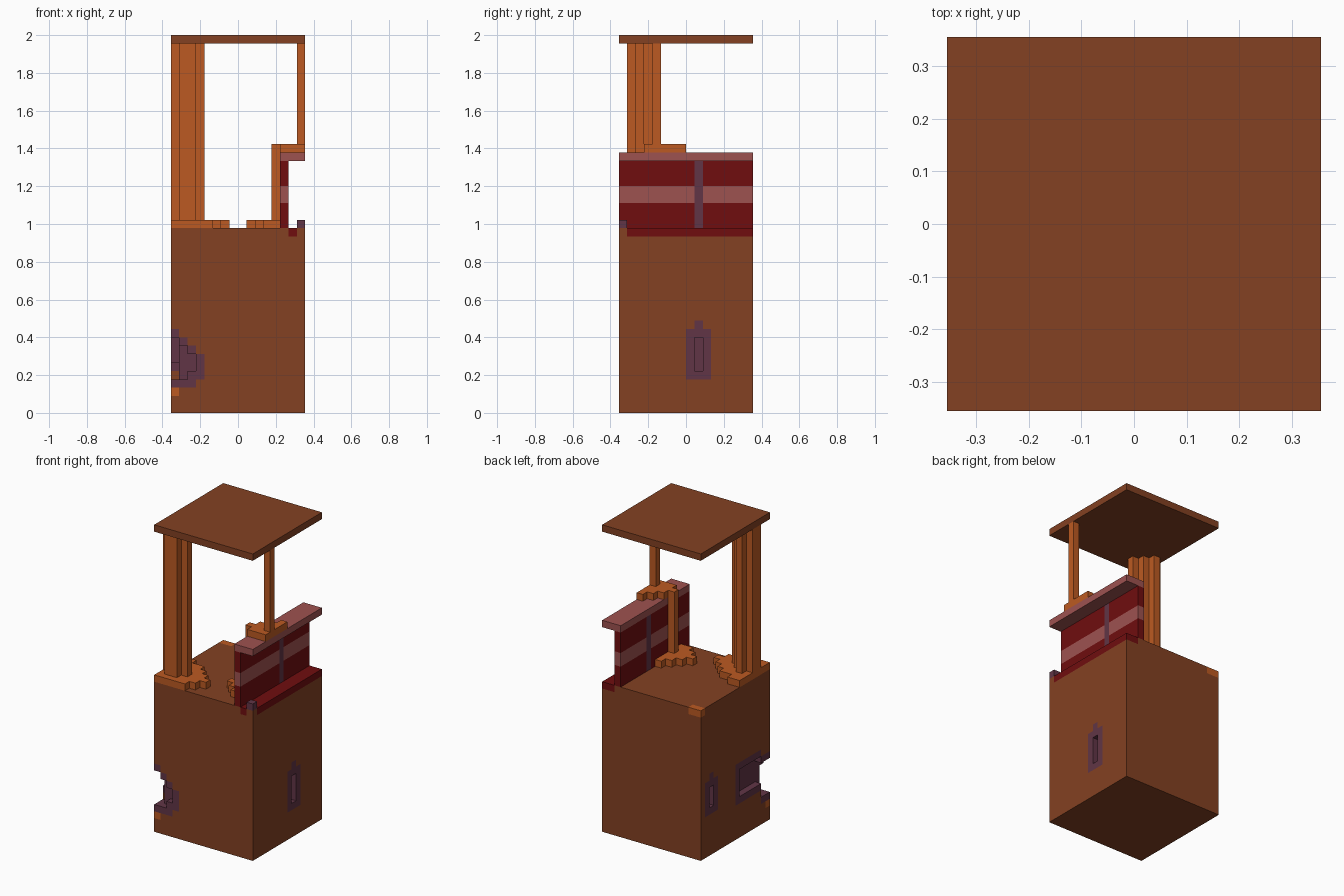
import bpy, bmesh
from math import radians

if "Cube" in bpy.data.objects:
    bpy.data.objects.remove(bpy.data.objects["Cube"])

UNIT = 2 / 45   # edge of one block


def material(name, rgb):
    m = bpy.data.materials.new(name)
    m.use_nodes = True
    lin = [((c / 255 + 0.055) / 1.055) ** 2.4 for c in rgb] + [1]
    m.diffuse_color = lin
    m.node_tree.nodes["Principled BSDF"].inputs["Base Color"].default_value = lin
    return m


MATS = {
    "brown": material("brown", (131, 65, 34)),
    "orange": material("orange", (188, 90, 34)),
    "red": material("dark red", (112, 13, 15)),
    "pink": material("dusty pink", (158, 82, 80)),
    "purple": material("purple", (97, 53, 70)),
}
SIDES = [(1, 0, 0), (-1, 0, 0), (0, 1, 0), (0, -1, 0), (0, 0, 1), (0, 0, -1)]


def block(x, y, z):
    """Cells of a block given by (start, stop) ranges."""
    return {(i, j, k) for i in range(*x) for j in range(*y) for k in range(*z)}


def rows(spans, y0, z):
    """One layer of cells from (start, stop) x spans, row by row along y."""
    return {(i, y0 + n, z) for n, s in enumerate(spans) for i in range(*s)}


def build(name, cells, colour):
    """Skin a set of cells; colour is a name or a rule giving a name per cell."""
    rule = colour if callable(colour) else lambda c: colour
    used = sorted({rule(c) for c in cells})
    bm = bmesh.new()
    corners = {}

    def corner(p):
        if p not in corners:
            corners[p] = bm.verts.new(((p[0] - 8) * UNIT, (p[1] - 8) * UNIT, p[2] * UNIT))
        return corners[p]

    for c in sorted(cells):
        for d in SIDES:
            if tuple(a + b for a, b in zip(c, d)) in cells:
                continue
            axis = [abs(v) for v in d].index(1)
            u, v = (axis + 1) % 3, (axis + 2) % 3
            loop = []
            for du, dv in ((0, 0), (1, 0), (1, 1), (0, 1)):
                p = list(c)
                p[axis] += max(d[axis], 0)
                p[u] += du
                p[v] += dv
                loop.append(corner(tuple(p)))
            if d[axis] < 0:
                loop.reverse()
            bm.faces.new(loop).material_index = used.index(rule(c))
    # merge flat areas of one colour
    bmesh.ops.dissolve_limit(bm, angle_limit=radians(1), verts=bm.verts[:],
                             edges=bm.edges[:], delimit={'MATERIAL'})
    me = bpy.data.meshes.new(name)
    bm.to_mesh(me)
    bm.free()
    for u in used:
        me.materials.append(MATS[u])
    ob = bpy.data.objects.new(name, me)
    bpy.context.collection.objects.link(ob)
    return ob


# Body with a broken front corner and two narrow slots
corner_hole = (block((0, 2), (0, 1), (4, 8)) | block((2, 3), (0, 1), (5, 7))
               | block((0, 1), (0, 2), (4, 9)) | block((0, 1), (2, 7), (6, 10)))
slots = block((15, 16), (9, 10), (5, 9)) | block((0, 1), (13, 14), (7, 10))

corner_frame = (block((0, 3), (0, 2), (3, 8)) | block((0, 4), (0, 2), (4, 7))
                | block((0, 2), (0, 2), (8, 9)) | block((0, 1), (0, 2), (9, 10))
                | block((0, 2), (2, 8), (5, 11)))
slot_frames = (block((14, 16), (8, 11), (4, 10)) | block((14, 16), (9, 10), (10, 11))
               | block((0, 2), (12, 15), (6, 11)) | block((0, 2), (13, 14), (11, 12)))
purple_cells = corner_frame | slot_frames
orange_cells = block((0, 1), (0, 1), (2, 3)) | block((0, 2), (15, 16), (21, 22))
red_cells = block((14, 16), (1, 16), (21, 22)) | {(14, 0, 21)}


def body_colour(c):
    for name, cells in (("purple", purple_cells), ("orange", orange_cells), ("red", red_cells)):
        if c in cells:
            return name
    return "brown"


build("body", block((0, 16), (0, 16), (0, 22)) - corner_hole - slots, body_colour)


# Side wall with a pale band, a purple upright and an overhanging cap
def wall_colour(c):
    if c[1] == 9:
        return "purple"
    return "pink" if c[2] in (25, 26) else "red"


build("side_wall", block((13, 14), (0, 16), (22, 30)), wall_colour)
build("wall_cap", block((13, 16), (0, 16), (30, 31)), "pink")
build("corner_stud", {(15, 0, 22)}, "purple")

# Thick pillar on its stepped foot
pillar = [(1, 3), (0, 4), (0, 3), (1, 2)]
pillar_cells = set()
for z in range(23, 44):
    pillar_cells |= rows(pillar, 1, z)
build("thick_pillar", pillar_cells, "orange")
build("thick_pillar_foot",
      rows([(0, 5), (0, 6), (0, 7), (0, 6), (0, 5), (0, 4), (0, 2)], 0, 22), "orange")

# Thin post, rising against the wall and then from the cap to the roof
build("lower_post", block((12, 13), (4, 5), (23, 31)), "orange")
build("lower_post_foot",
      rows([(11, 13), (10, 13), (9, 13), (10, 13), (11, 13), (12, 13)], 2, 22), "orange")
build("upper_post_foot",
      rows([(13, 16), (12, 16), (13, 16), (14, 16), (15, 16)], 3, 31), "orange")
build("upper_post", block((15, 16), (4, 5), (32, 44)), "orange")

# Flat roof
build("roof", block((0, 16), (0, 16), (44, 45)), "brown")
